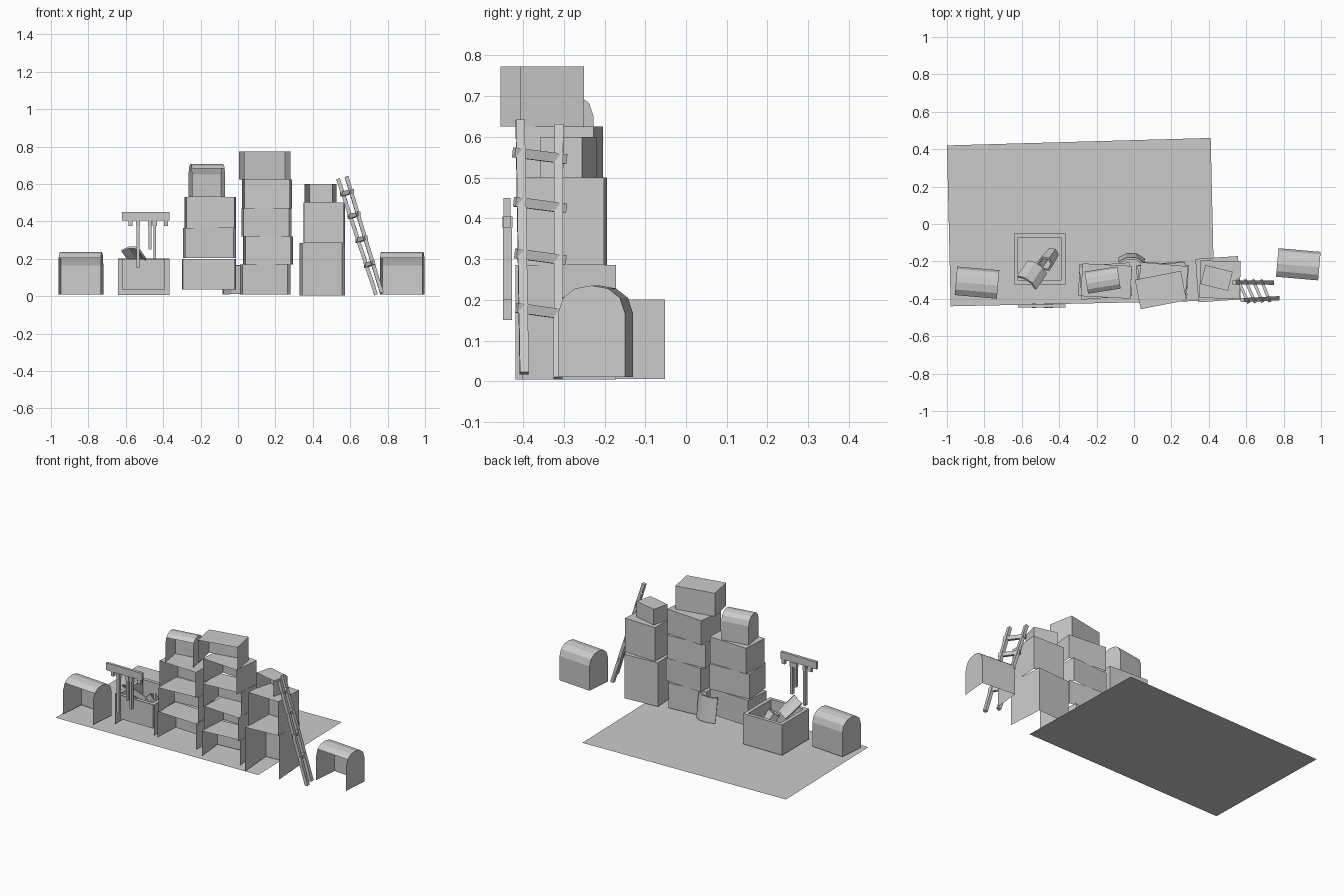
import bpy, bmesh
from math import radians, sin, cos
from mathutils import Matrix, Vector

if "Cube" in bpy.data.objects:
    bpy.data.objects.remove(bpy.data.objects["Cube"])

grey = bpy.data.materials.new("light_grey")
grey.use_nodes = True
grey.diffuse_color = (0.6, 0.6, 0.6, 1)
grey.node_tree.nodes["Principled BSDF"].inputs["Base Color"].default_value = (0.6, 0.6, 0.6, 1)


def finish(name, bm, loc=(0, 0, 0), turn=0, tilt=0, scale=1):
    mesh = bpy.data.meshes.new(name)
    bm.to_mesh(mesh)
    bm.free()
    mesh.materials.append(grey)
    ob = bpy.data.objects.new(name, mesh)
    ob.location = loc
    ob.rotation_euler = (radians(tilt), 0, radians(turn))
    ob.scale = (scale,) * 3
    bpy.context.collection.objects.link(ob)
    return ob


def drop_faces(bm, *directions):
    """Remove the faces that look along the given directions."""
    bm.normal_update()
    gone = [f for f in bm.faces if any(f.normal.dot(Vector(d)) > 0.9 for d in directions)]
    bmesh.ops.delete(bm, geom=gone, context="FACES")


FRONT, UNDER, UP = (0, -1, 0), (0, 0, -1), (0, 0, 1)


def box(name, centre, size, turn=0, missing=()):
    bm = bmesh.new()
    bmesh.ops.create_cube(bm, size=1, matrix=Matrix.Diagonal((*size, 1)))
    drop_faces(bm, *missing)
    return finish(name, bm, centre, turn)


def crate(name, x, y, z0, z1, w, d, turn):
    """Packing box with no front and no underside."""
    box(name, (x, y, (z0 + z1) / 2), (w, d, z1 - z0), turn, (FRONT, UNDER))


def chest(name, x, y, z, turn, scale=1):
    """Arched chest: two end caps, a back and a roof, open in front."""
    arch = [(-0.083, 0), (-0.083, 0.155), (-0.07, 0.195), (-0.04, 0.218), (0, 0.225),
            (0.04, 0.218), (0.07, 0.195), (0.083, 0.155), (0.083, 0)]
    bm = bmesh.new()
    ends = [[bm.verts.new((sx * 0.113, py, pz)) for py, pz in arch] for sx in (-1, 1)]
    bm.faces.new(ends[0][::-1])
    bm.faces.new(ends[1])
    for i in range(2, len(arch) - 1):
        bm.faces.new((ends[0][i], ends[0][i + 1], ends[1][i + 1], ends[1][i])[::-1])
    finish(name, bm, (x, y, z), turn, 0, scale)


def curved_plate(name, loc, w, h, turn, tilt):
    """Plate of three panels bent around its long axis."""
    bm = bmesh.new()
    rows = []
    for z in (-h / 2, h / 2):
        rows.append([bm.verts.new((w * 0.72 * sin(radians(a)), w * 0.72 * (cos(radians(a)) - 0.85), z))
                     for a in (-44, -15, 15, 44)])
    for i in range(3):
        bm.faces.new((rows[0][i], rows[1][i], rows[1][i + 1], rows[0][i + 1]))
    ob = finish(name, bm, loc, turn, tilt)
    solid = ob.modifiers.new("thickness", "SOLIDIFY")
    solid.thickness = 0.012


def beam(name, a, b, w, d):
    """Square bar running from a to b."""
    a, b = Vector(a), Vector(b)
    along = b - a
    bm = bmesh.new()
    turn = along.to_track_quat("Z", "Y").to_matrix().to_4x4()
    bmesh.ops.create_cube(bm, size=1, matrix=Matrix.Translation((a + b) / 2) @ turn
                          @ Matrix.Diagonal((w, d, along.length, 1)))
    finish(name, bm)


# Ground sheet
bm = bmesh.new()
bm.faces.new([bm.verts.new(p) for p in
              ((-0.98, -0.44, 0), (0.43, -0.41, 0), (0.41, 0.46, 0), (-1, 0.42, 0))])
finish("ground_sheet", bm)

# Right-hand stack of boxes
crate("right_box_1", -0.155, -0.305, 0.035, 0.2, 0.28, 0.17, -3)
crate("right_box_2", -0.152, -0.305, 0.205, 0.365, 0.27, 0.18, 4)
crate("right_box_3", -0.148, -0.305, 0.365, 0.53, 0.265, 0.175, -3)

# Middle stack of boxes
crate("middle_box_1", 0.145, -0.3, 0.01, 0.17, 0.255, 0.18, 5)
crate("middle_box_2", 0.16, -0.3, 0.17, 0.32, 0.255, 0.18, -4)
crate("middle_box_3", 0.152, -0.3, 0.32, 0.47, 0.255, 0.175, 4)
crate("middle_box_4", 0.155, -0.305, 0.47, 0.625, 0.255, 0.18, -5)
crate("middle_box_5", 0.143, -0.353, 0.625, 0.773, 0.25, 0.16, 11)

# Left-hand stack of boxes
crate("left_box_1", 0.45, -0.295, 0.005, 0.285, 0.228, 0.232, 4)
crate("left_box_2", 0.46, -0.298, 0.285, 0.5, 0.215, 0.2, -2)
crate("left_box_3", 0.442, -0.288, 0.5, 0.6, 0.15, 0.105, -14)

# Arched chests
chest("right_chest", -0.84, -0.32, 0.01, -5)
chest("left_chest", 0.878, -0.222, 0.01, -5)
chest("top_chest", -0.167, -0.305, 0.53, 9, 0.78)

# Open bin: outer shell, liner and rim
box("bin_shell", (-0.505, -0.187, 0.103), (0.275, 0.272, 0.195), 0, (FRONT, UNDER, UP))
box("bin_liner", (-0.505, -0.187, 0.118), (0.228, 0.228, 0.165), 0, (UP,))
for sign in (-1, 1):
    box("bin_rim_side", (-0.505 + sign * 0.1257, -0.187, 0.199), (0.0235, 0.272, 0.003))
    box("bin_rim_end", (-0.505, -0.187 + sign * 0.125, 0.199), (0.228, 0.022, 0.003))

# Things in the bin and behind the boxes
curved_plate("bin_plate", (-0.54, -0.265, 0.215), 0.125, 0.13, -35, 50)
curved_plate("leaning_plate", (-0.012, -0.18, 0.088), 0.14, 0.155, -3, 8)
bm = bmesh.new()
bmesh.ops.create_cone(bm, segments=6, radius1=0.035, radius2=0.045, depth=0.12, cap_ends=False)
pot = finish("hexagonal_pot", bm, (-0.455, -0.185, 0.125), -35, 35)
pot.modifiers.new("thickness", "SOLIDIFY").thickness = 0.012

# Hanging rack
box("rack_bar", (-0.493, -0.439, 0.427), (0.255, 0.017, 0.046))
for x in (-0.575, -0.385):
    box("rack_peg", (x, -0.439, 0.39), (0.02, 0.017, 0.028))
for x, low in ((-0.535, 0.15), (-0.47, 0.25), (-0.445, 0.2)):
    box("rack_rod", (x, -0.438, (low + 0.405) / 2), (0.015, 0.022, 0.405 - low))
    box("rack_hook", (x, -0.438, 0.39), (0.022, 0.024, 0.028))

# Ladder
front_top, front_foot = Vector((0.58, -0.407, 0.64)), Vector((0.768, -0.397, 0.02))
back_top, back_foot = Vector((0.535, -0.312, 0.628)), Vector((0.738, -0.314, 0.008))
beam("ladder_front_rail", front_top, front_foot, 0.022, 0.02)
beam("ladder_back_rail", back_top, back_foot, 0.022, 0.02)
for t in (0.13, 0.325, 0.53, 0.745):
    a, b = front_top.lerp(front_foot, t), back_top.lerp(back_foot, t)
    reach = (b - a) * 0.18
    beam("ladder_rung", a - reach, b + reach, 0.016, 0.024)
